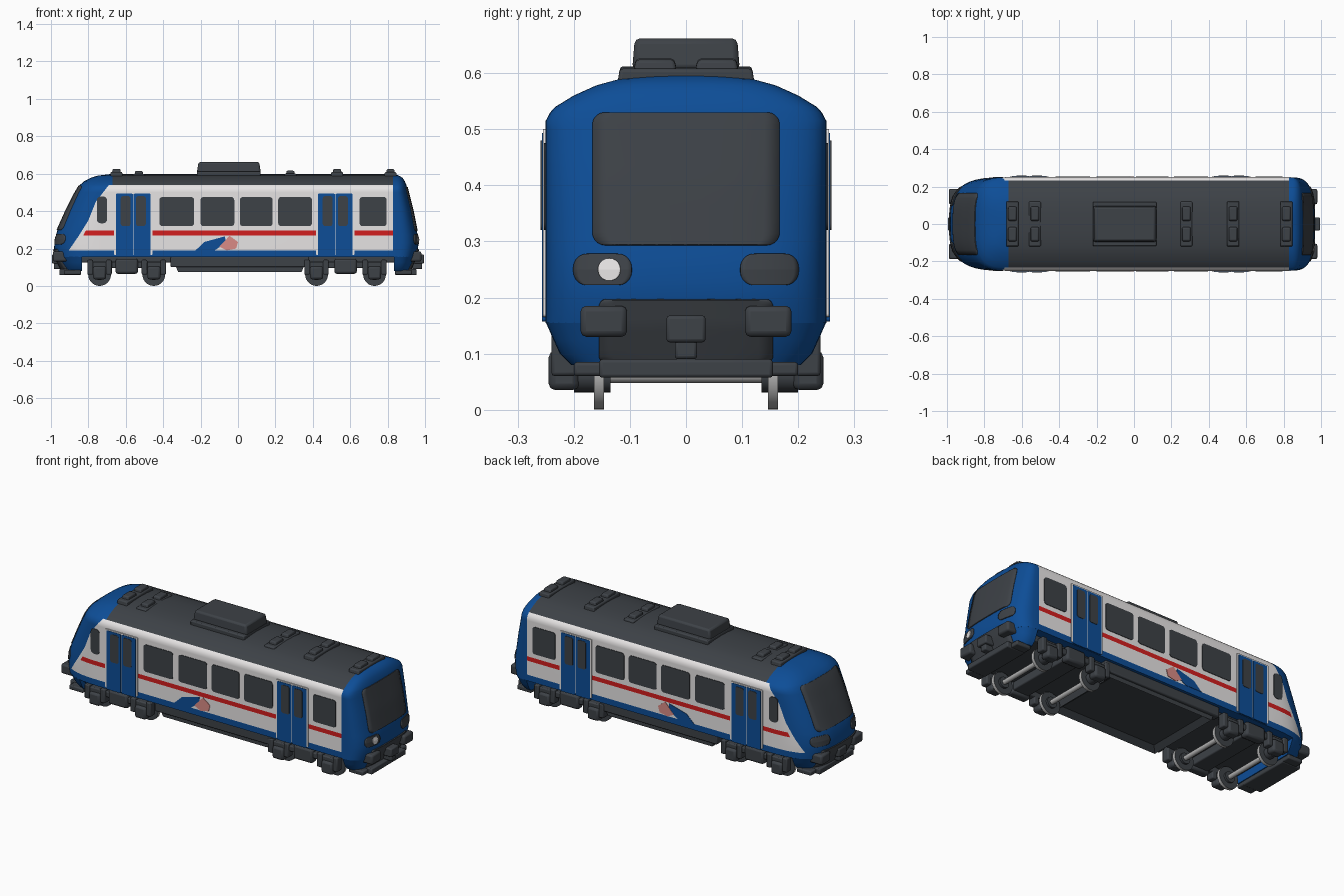
import bpy, bmesh, math
from mathutils import Matrix

if "Cube" in bpy.data.objects:
    bpy.data.objects.remove(bpy.data.objects["Cube"])

def material(name, rgb):
    m = bpy.data.materials.new(name)
    m.diffuse_color = (*rgb, 1)
    m.use_nodes = True
    m.node_tree.nodes["Principled BSDF"].inputs["Base Color"].default_value = m.diffuse_color
    return m

BLUE = material("blue paint", (0.004, 0.075, 0.31))
WHITE = material("white paint", (0.80, 0.78, 0.78))
RED = material("red stripe", (0.65, 0.013, 0.013))
DARK = material("dark grey", (0.047, 0.054, 0.063))
PINK = material("pink paint", (0.70, 0.26, 0.24))
STEEL = material("bare steel", (0.45, 0.45, 0.45))

# ---------- helpers ----------
def finish(name, bm, mats, mirror=False, bevel=0, smooth=30):
    bmesh.ops.remove_doubles(bm, verts=bm.verts, dist=1e-5)
    bmesh.ops.recalc_face_normals(bm, faces=bm.faces)
    me = bpy.data.meshes.new(name)
    bm.to_mesh(me)
    bm.free()
    for m in mats:
        me.materials.append(m)
    me.shade_smooth()
    me.set_sharp_from_angle(angle=math.radians(smooth))
    ob = bpy.data.objects.new(name, me)
    bpy.context.collection.objects.link(ob)
    if bevel:
        b = ob.modifiers.new("bevel", 'BEVEL')
        b.width, b.segments = bevel, 2
    if mirror:
        ob.modifiers.new("mirror", 'MIRROR').use_axis = (False, True, False)
    return ob

def box(name, x, y, z, mat, mirror=False, bevel=0.006, top=1.0):
    """Box from (min, max) pairs; top scales the upper face."""
    bm = bmesh.new()
    for v in bmesh.ops.create_cube(bm, size=1)['verts']:
        k = top if v.co.z > 0 else 1
        v.co = [(a + b) / 2 + c * (b - a) * s for (a, b), c, s in zip((x, y, z), v.co, (k, k, 1))]
    return finish(name, bm, [mat], mirror, bevel)

def side_plate(name, pts, y, thick, mat):
    """Flat plate of (x, z) points on both body sides."""
    bm = bmesh.new()
    f = bm.faces.new([bm.verts.new((px, y - 0.004, pz)) for px, pz in pts])
    ext = bmesh.ops.extrude_face_region(bm, geom=[f])['geom']
    for v in ext:
        if isinstance(v, bmesh.types.BMVert):
            v.co.y = y + thick
    return finish(name, bm, [mat], True)

def rounded(x0, x1, z0, z1, r):
    pts = []
    for cx, cz, a0 in ((x1 - r, z1 - r, 0), (x0 + r, z1 - r, 90), (x0 + r, z0 + r, 180), (x1 - r, z0 + r, 270)):
        for k in range(5):
            a = math.radians(a0 + k * 22.5)
            pts.append((cx + r * math.cos(a), cz + r * math.sin(a)))
    return pts

def cyl_y(name, x, y0, y1, z, r, mats, mirror=False):
    bm = bmesh.new()
    bmesh.ops.create_cone(bm, cap_ends=True, segments=28, radius1=r, radius2=r, depth=y1 - y0,
                          matrix=Matrix.Translation((x, (y0 + y1) / 2, z)) @ Matrix.Rotation(math.pi / 2, 4, 'X'))
    for f in bm.faces:
        f.material_index = 0 if abs(f.normal.y) < 0.5 else len(mats) - 1
    return finish(name, bm, mats, mirror)

def interp(table, z):
    if z <= table[0][0]:
        return table[0][1]
    for (a, va), (b, vb) in zip(table, table[1:]):
        if z <= b:
            return va + (vb - va) * (z - a) / (b - a)
    return table[-1][1]

# ---------- shell shape: end profiles, half width, paint edge, all by height ----------
P = 3.2
START = {-1: -0.67, 1: 0.83}
TIP = {1: [(.08, .92), (.15, .95), (.2, .965), (.25, .965), (.3, .955), (.4, .935), (.5, .91),
           (.54, .9), (.575, .885), (.59, .86), (.597, .84)],
       -1: [(.08, -.94), (.15, -.975), (.2, -.985), (.25, -.98), (.3, -.965), (.4, -.92), (.5, -.87),
            (.54, -.845), (.57, -.81), (.588, -.76), (.597, -.69)]}
WIDTH = [(.08, .205), (.1, .225), (.155, .25), (.515, .25), (.53, .242), (.545, .228), (.56, .2),
         (.578, .16), (.589, .12), (.595, .06), (.597, 0)]
EDGE = [(.19, -.905), (.27, -.85), (.35, -.80), (.45, -.76), (.54, -.69), (.56, -.67)]

def nose_point(s, z, t):
    x0 = START[s]
    return (x0 + (interp(TIP[s], z) - x0) * math.sin(t) ** (2 / P),
            interp(WIDTH, z) * abs(math.cos(t)) ** (2 / P), z)

def nose_x(s, y, z):
    f = max(0, 1 - (abs(y) / interp(WIDTH, z)) ** P) ** (1 / P)
    return START[s] + (interp(TIP[s], z) - START[s]) * f

def t_of(s, x, z):
    f = (x - START[s]) / (interp(TIP[s], z) - START[s])
    return math.asin(min(max(f, 0), 0.95) ** (P / 2))

def sweep(t0, t1, n):
    return [t0 + (t1 - t0) * k / n for k in range(n + 1)]

def loft(name, halves, mats, rule):
    """Skin stacked half outlines, mirrored over y; rule(column, z) picks the colour."""
    bm = bmesh.new()
    n = len(halves[0])
    rings = [[bm.verts.new(p) for p in h] + [bm.verts.new((x, -y, z)) for x, y, z in reversed(h)] for h in halves]
    for lo, hi in zip(rings, rings[1:]):
        zm = (lo[0].co.z + hi[0].co.z) / 2
        for i in range(2 * n):
            j = (i + 1) % (2 * n)
            f = bm.faces.new((lo[i], lo[j], hi[j], hi[i]))
            f.material_index = rule(i if i < n - 1 else 2 * n - 2 - i, zm)
    bm.faces.new(rings[0])
    if halves[-1][n // 2][1] > 0.01:
        bm.faces.new(rings[-1])
    return finish(name, bm, mats)

# ---------- body shell ----------
NA, NB = 12, 5
def body_half(z):
    tb = t_of(-1, interp(EDGE, z), z)
    ts = sweep(math.pi / 2, tb, NA) + sweep(tb, 0, NB)[1:]
    return [nose_point(-1, z, t) for t in ts] + [nose_point(1, z, t) for t in sweep(0, math.pi / 2, NA)]

def body_paint(c, z):
    if c < NA or c > NA + NB or z < 0.19:
        return 0
    if z > 0.54:
        return 3 if c == NA + NB else 0
    return 2 if 0.27 < z < 0.295 and c > NA else 1

LEVELS = (.155, .19, .23, .27, .295, .35, .4, .45, .5, .515, .53, .54, .56, .578, .589, .595, .597)
loft("body_shell", [body_half(z) for z in LEVELS], [BLUE, WHITE, RED, DARK], body_paint)

# ---------- ends: skirt, windscreen, lamps, coupler ----------
def nose_patch(name, s, yc, zc, hw, hh, r, mat, off=0.005):
    """Rounded panel that follows the curved end."""
    bm = bmesh.new()
    rows = []
    vs = [-hh + r * (1 - math.cos(a)) for a in sweep(0, math.pi / 2, 5)]
    vs += [v for v in sweep(vs[-1], -vs[-1], 8)[1:-1]] + [-v for v in reversed(vs)]
    for v in vs:
        d = max(0, abs(v) - (hh - r))
        w = hw - r + math.sqrt(max(0, r * r - d * d))
        rows.append([bm.verts.new((nose_x(s, yc + w * u, zc + v) + s * off, yc + w * u, zc + v))
                     for u in sweep(-1, 1, 12)])
    for a, b in zip(rows, rows[1:]):
        for i in range(12):
            q = (a[i], a[i + 1], b[i + 1], b[i])
            bm.faces.new(q if s > 0 else q[::-1])
    ob = finish(name, bm, [mat])
    m = ob.modifiers.new("thickness", 'SOLIDIFY')
    m.thickness, m.offset = 0.008, -1

for s, e in ((-1, "left"), (1, "right")):
    def span(a, b):
        return tuple(sorted((s * a, s * b)))
    loft(e + "_end_skirt", [[nose_point(s, z, t) for t in sweep(t_of(s, s * 0.835, z), math.pi / 2, 12)]
                            for z in (.08, .1, .125, .156)], [BLUE], lambda c, z: 0)
    zc = 0.412 if s > 0 else 0.418
    nose_patch(e + "_windscreen", s, 0, zc, .167, .118, .022, DARK)
    for k in (-1, 1):
        nose_patch(e + "_lamp_housing", s, k * .149, .25, .052, .028, .024, DARK)
    nose_patch(e + "_lower_panel", s, 0, .14, .155, .055, .01, DARK)
    d = 0 if s > 0 else 0.01
    box(e + "_bumper", span(.90, .98 + d), (.105, .188), (.13, .185), DARK, True, .01)
    box(e + "_coupler_head", span(.9, .995), (-.035, .035), (.12, .168), DARK)
    box(e + "_coupler_hook", span(.93, .985), (-.02, .02), (.09, .125), DARK)
    box(e + "_end_beam", span(.84, .955), (-.155, .155), (.057, .09), DARK)
    box(e + "_step", span(.84, .93), (.1, .2), (.06, .085), DARK, True)
nose_patch("headlight", 1, -.137, .25, .02, .02, .019, WHITE, .008)

# ---------- side windows and doors ----------
for x0, x1 in ((-.42, -.235), (-.2, -.02), (.01, .185), (.215, .395), (.65, .795)):
    side_plate("side_window", rounded(x0, x1, .32, .475, .015), .25, .003, DARK)
side_plate("cab_window", rounded(-.755, -.70, .335, .478, .02), .248, .004, DARK)
for xc in (-.56, .52):
    side_plate("door_frame", rounded(xc - .102, xc + .102, .165, .5, .006), .25, .005, WHITE)
    for k in (-1, 1):
        a, b = sorted((xc + k * .002, xc + k * .092))
        side_plate("door_leaf", rounded(a, b, .157, .493, .005), .25, .007, BLUE)
        m = xc + k * .041
        side_plate("door_window", rounded(m - .026, m + .026, .32, .48, .012), .256, .003, DARK)
# abstract paint patches low on the sides
side_plate("blue_paint_patch", [(-.227, .19), (-.125, .19), (-.065, .23), (-.07, .265), (-.18, .235)], .25, .002, BLUE)
side_plate("pink_paint_patch", [(-.1, .21), (-.06, .19), (-.01, .2), (0, .235), (-.045, .268)], .25, .003, PINK)

# ---------- roof equipment ----------
box("roof_unit_base", (-.22, .12), (-.118, .118), (.58, .612), DARK)
box("roof_unit", (-.22, .122), (-.096, .096), (.605, .662), DARK, bevel=.01, top=.95)
for xc, h in ((-.65, .62), (-.53, .608), (.28, .61), (.53, .62), (.815, .618)):
    box("roof_vent", (xc - .033, xc + .033), (-.124, .124), (.57, h - .01), DARK, top=.95)
    box("roof_vent_cap", (xc - .024, xc + .024), (.015, .095), (h - .02, h + .006), DARK, True, top=.85)

# ---------- underframe ----------
box("floor", (-.86, .86), (-.2, .2), (.125, .158), DARK)
box("side_sill", (-.36, .38), (.19, .235), (.1, .158), DARK, True)
bm = bmesh.new()
bmesh.ops.create_cube(bm, size=1)
for v in bm.verts:
    v.co = (.01 + v.co.x * (.72 if v.co.z > 0 else .66), v.co.y * .44, .11 + v.co.z * .07)
low = min(bm.faces, key=lambda f: f.calc_center_median().z)
bmesh.ops.inset_individual(bm, faces=[low], thickness=.045)
for v in low.verts:
    v.co.z += .025
finish("equipment_tray", bm, [DARK])

# ---------- bogies ----------
for xa, xb in ((-.74, -.45), (.42, .73)):
    xm = (xa + xb) / 2
    box("bogie_beam", (xa - .06, xb + .06), (.195, .23), (.095, .128), DARK, True)
    box("bogie_bolster", (xm - .05, xm + .05), (-.2, .2), (.08, .13), DARK)
    box("bogie_spring", (xm - .06, xm + .06), (.19, .24), (.065, .145), DARK, True, .012)
    for x in (xa, xb):
        cyl_y("wheel", x, .146, .164, .061, .061, [STEEL, DARK], True)
        cyl_y("wheel_hub", x, .135, .2, .061, .03, [DARK], True)
        cyl_y("axle", x, -.15, .15, .061, .013, [STEEL])
        box("axle_box", (x - .035, x + .035), (.19, .245), (.035, .105), DARK, True, .012)
        for k in (-.05, .05):
            box("axle_spring", (x + k - .015, x + k + .015), (.195, .24), (.06, .14), DARK, True)
